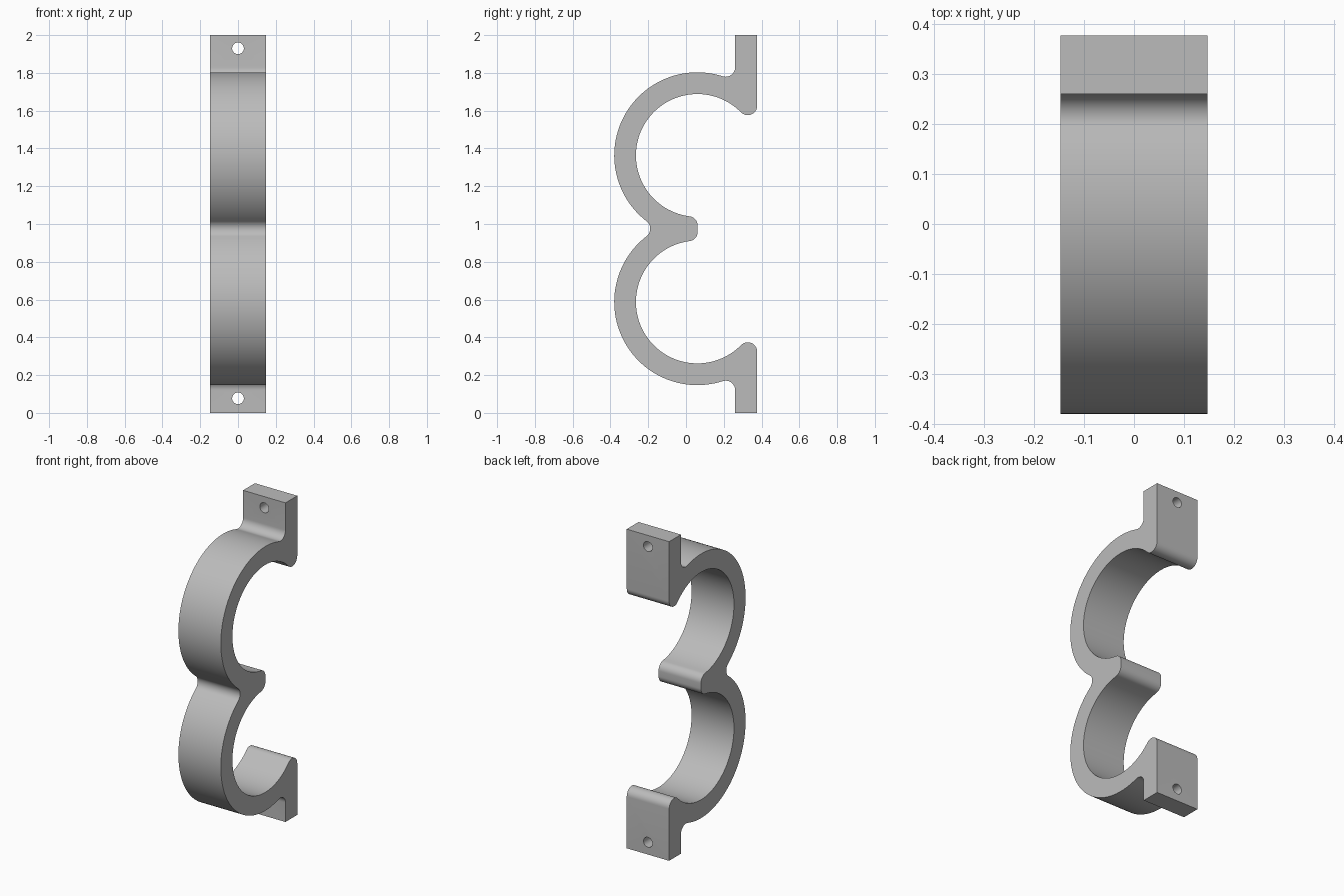
import bpy, bmesh
from math import atan2, cos, sin, sqrt, pi, radians

if "Cube" in bpy.data.objects:
    bpy.data.objects.remove(bpy.data.objects["Cube"], do_unlink=True)

HALF_W = 0.147              # half of the strap width
MID = 0.975                 # height of the plane between the two loops
CY, DZ = 0.06, 0.388        # loop centre: depth, and distance from MID
R_OUT, R_IN, FILLET = 0.44, 0.325, 0.05
TAB_FRONT, TAB_BACK, NOSE = 0.26, 0.377, 0.062


def arc(c, r, a, b, n):
    return [(c[0] + r * cos(a + (b - a) * i / n), c[1] + r * sin(a + (b - a) * i / n))
            for i in range(n + 1)]


def angle(a, b):
    return atan2(b[1] - a[1], b[0] - a[0])


def half_profile(tab_end):
    """Outline of one loop, from front notch to nose, height measured from MID."""
    loop = (CY, DZ)
    out, inn = R_OUT + FILLET, R_IN + FILLET
    notch = (CY - sqrt(out**2 - DZ**2), 0)
    y = TAB_FRONT - FILLET
    root = (y, DZ + sqrt(out**2 - (y - CY)**2))
    y = TAB_BACK - FILLET
    tip = (y, DZ + sqrt(inn**2 - (y - CY)**2))
    y = NOSE - FILLET
    nose = (y, DZ - sqrt(inn**2 - (y - CY)**2))
    pts = arc(notch, FILLET, 0, angle(notch, loop), 8)
    pts += arc(loop, R_OUT, angle(loop, notch) + 2 * pi, angle(loop, root), 56)[1:]
    pts += arc(root, FILLET, angle(root, loop) + 2 * pi, 2 * pi, 12)[1:]
    pts += [(TAB_FRONT, tab_end), (TAB_BACK, tab_end)]
    pts += arc(tip, FILLET, 0, angle(tip, loop), 14)
    pts += arc(loop, R_IN, angle(loop, tip), angle(loop, nose) + 2 * pi, 64)[1:]
    pts += arc(nose, FILLET, angle(nose, loop), 0, 10)[1:]
    return pts


# Material
grey = bpy.data.materials.new("plain grey")
grey.use_nodes = True
colour = (0.5, 0.5, 0.5, 1)
grey.diffuse_color = colour
grey.node_tree.nodes["Principled BSDF"].inputs["Base Color"].default_value = colour

# Double clip strap: upper loop plus mirrored lower loop, extruded across
upper = [(y, MID + z) for y, z in half_profile(2 - MID)]
lower = [(y, MID - z) for y, z in reversed(half_profile(MID))][:-1]
bm = bmesh.new()
face = bm.faces.new([bm.verts.new((-HALF_W, y, z)) for y, z in upper + lower])
side = bmesh.ops.extrude_face_region(bm, geom=[face])
bmesh.ops.translate(bm, vec=(2 * HALF_W, 0, 0),
                    verts=[v for v in side["geom"] if isinstance(v, bmesh.types.BMVert)])
bmesh.ops.recalc_face_normals(bm, faces=bm.faces)
mesh = bpy.data.meshes.new("double_clip_strap")
bm.to_mesh(mesh)
bm.free()
mesh.materials.append(grey)
strap = bpy.data.objects.new("double_clip_strap", mesh)
bpy.context.collection.objects.link(strap)

# Screw holes through both tabs
for name, z in (("upper_hole_cutter", 1.93), ("lower_hole_cutter", 0.077)):
    bpy.ops.mesh.primitive_cylinder_add(vertices=32, radius=0.031, depth=0.4,
                                        location=(0, 0.32, z), rotation=(pi / 2, 0, 0))
    cutter = bpy.context.object
    cutter.name = name
    cutter.data.materials.append(grey)
    cutter.hide_render = True
    bpy.context.view_layer.update()
    cut = strap.modifiers.new(name, "BOOLEAN")
    cut.operation, cut.solver, cut.object = "DIFFERENCE", "EXACT", cutter
    bpy.ops.object.select_all(action="DESELECT")
    strap.select_set(True)
    bpy.context.view_layer.objects.active = strap
    bpy.ops.object.modifier_apply(modifier=cut.name)
    bpy.data.objects.remove(cutter, do_unlink=True)

bpy.ops.object.shade_smooth_by_angle(angle=radians(30))
